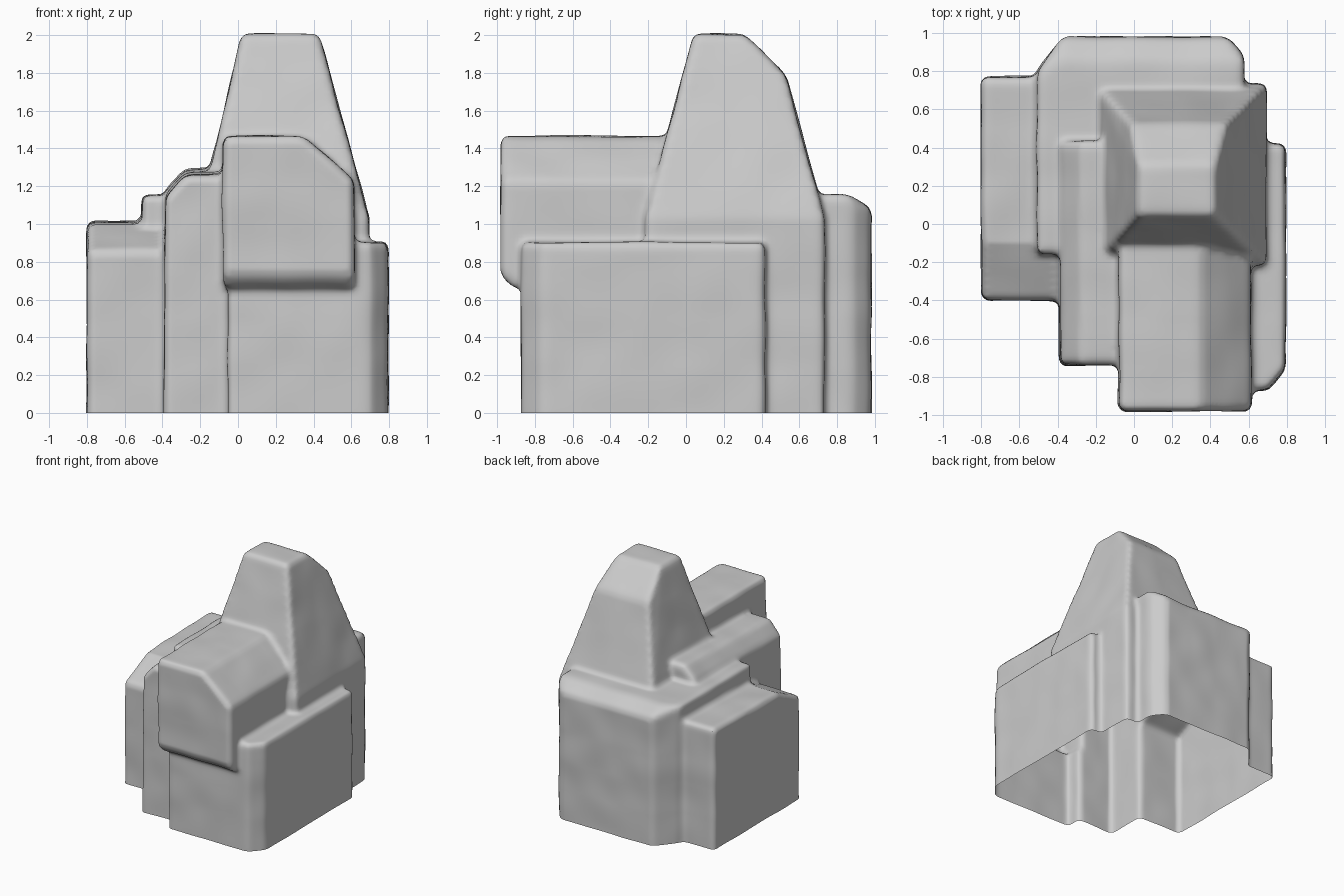
import bpy, bmesh
from math import radians
from mathutils import Vector, noise

if "Cube" in bpy.data.objects:
    bpy.data.objects.remove(bpy.data.objects["Cube"])

LOW = -0.2  # blocks run below the ground, then get cut off at z = 0
bm = bmesh.new()


def hull(points):
    """Add one closed convex block wrapped around the points."""
    part = bmesh.new()
    for p in points:
        part.verts.new(p)
    bmesh.ops.convex_hull(part, input=part.verts)
    bmesh.ops.dissolve_limit(part, angle_limit=radians(2), verts=part.verts, edges=part.edges)
    bmesh.ops.recalc_face_normals(part, faces=part.faces)
    tmp = bpy.data.meshes.new("tmp")
    part.to_mesh(tmp)
    part.free()
    bm.from_mesh(tmp)
    bpy.data.meshes.remove(tmp)


def ring(x0, x1, y0, y1, z):
    return [(x, y, z) for x in (x0, x1) for y in (y0, y1)]


# Tapered spire with its straight base
hull(ring(-0.20, 0.69, -0.21, 0.735, LOW) + ring(-0.21, 0.695, -0.22, 0.735, 1.03)
     + ring(-0.02, 0.49, -0.02, 0.53, 1.79) + ring(0.02, 0.43, 0.04, 0.31, 2.005))

# Low left block, top sloping down at the front
hull([(x, y, z) for x in (-0.80, 0.0)
      for y, z in ((-0.40, LOW), (-0.40, 0.86), (-0.10, 1.0), (0.77, 1.02), (0.77, LOW))])

# Back block with cut corners
back = [(-0.51, -0.16), (-0.51, 0.80), (-0.37, 0.98), (0.49, 0.98), (0.575, 0.88), (0.575, -0.16)]
hull([(x, y, LOW) for x, y in back] + [(x, y, 1.08) for x, y in back]
     + [(x, min(y, 0.86), 1.155) for x, y in back])

# Left front column with chamfered top
hull([(x, y, z + (0.04 if y > 0 and z > 0 else 0)) for y in (-0.74, 0.435)
      for x, z in ((-0.39, LOW), (-0.39, 1.14), (-0.28, 1.255), (0.2, 1.26), (0.2, LOW))])

# Right lower block with cut vertical corner
hull([(x, y, z) for z in (LOW, 0.905)
      for x, y in ((-0.055, -0.87), (0.70, -0.87), (0.795, -0.76), (0.795, 0.42), (-0.055, 0.42))])

# Overhanging front block
face = [(-0.08, 0.66), (-0.08, 1.465), (0.35, 1.465), (0.615, 1.23), (0.615, 0.66)]
hull([(x, 0.25, z) for x, z in face] + [(x, -0.98, max(z, 0.73)) for x, z in face]
     + [(x, -0.91, z) for x, z in face])

mesh = bpy.data.meshes.new("rock_formation")
bm.to_mesh(mesh)
bm.free()
rock = bpy.data.objects.new("rock_formation", mesh)
bpy.context.collection.objects.link(rock)
bpy.context.view_layer.objects.active = rock
rock.select_set(True)

# Round the edges and fuse the blocks into one skin
bev = rock.modifiers.new("worn_edges", 'BEVEL')
bev.width, bev.segments, bev.limit_method = 0.03, 2, 'ANGLE'
fuse = rock.modifiers.new("fuse", 'REMESH')
fuse.mode, fuse.voxel_size = 'VOXEL', 0.02
soft = rock.modifiers.new("soften", 'SMOOTH')
soft.factor, soft.iterations = 0.5, 3
for m in list(rock.modifiers):
    bpy.ops.object.modifier_apply(modifier=m.name)

# Weathered surface, then an open flat cut at the ground
bm = bmesh.new()
bm.from_mesh(rock.data)
bm.normal_update()
for v, n in [(v, v.normal.copy()) for v in bm.verts]:
    v.co += n * 0.008 * noise.noise(v.co * 4 + Vector((3, 7, 1)))
bmesh.ops.bisect_plane(bm, geom=bm.verts[:] + bm.edges[:] + bm.faces[:],
                       plane_co=(0, 0, 0), plane_no=(0, 0, 1), clear_inner=True)
bm.to_mesh(rock.data)
bm.free()
bpy.ops.object.shade_smooth_by_angle(angle=radians(40))
